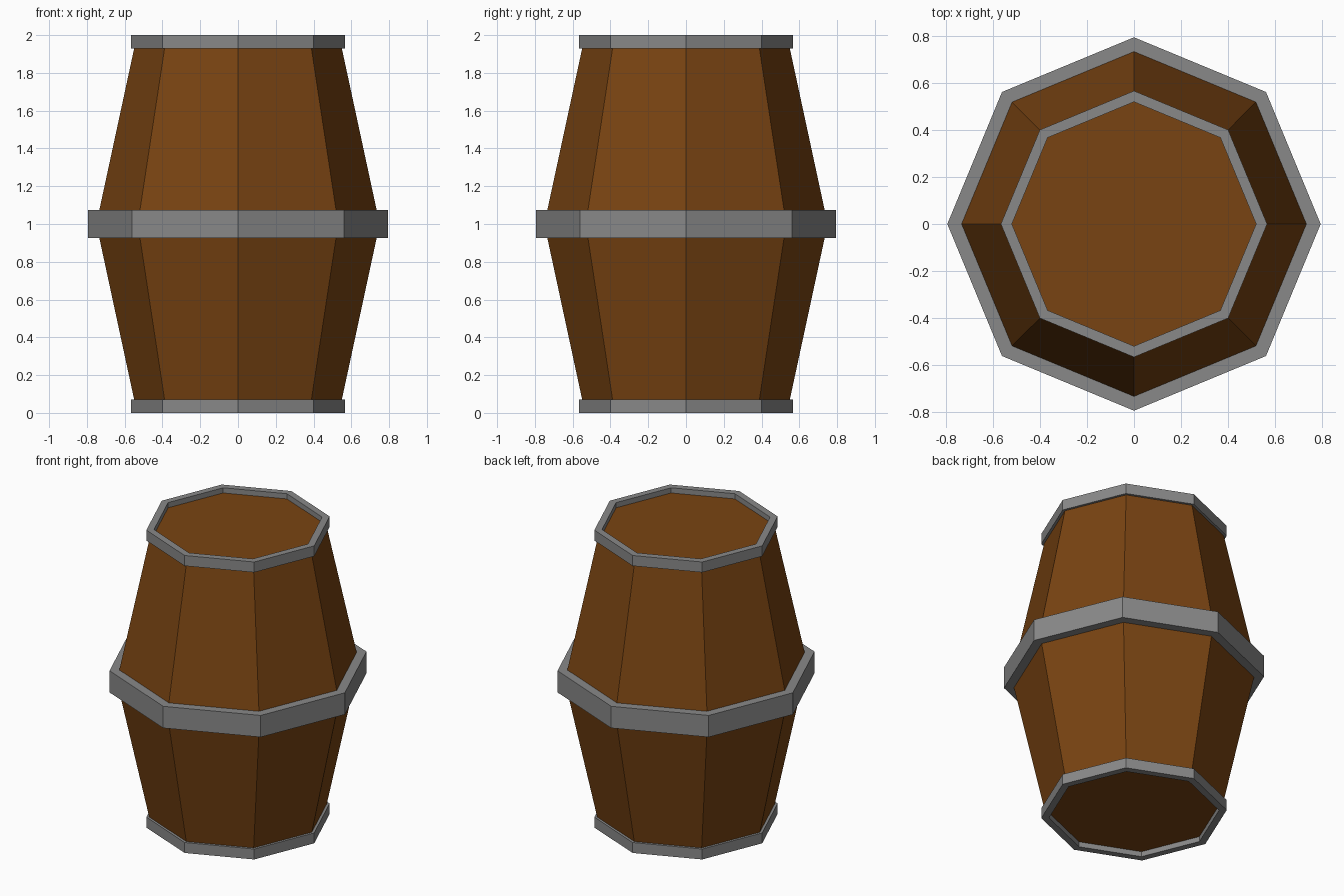
import bpy
import bmesh
from math import cos, sin, tau

if "Cube" in bpy.data.objects:
    bpy.data.objects.remove(bpy.data.objects["Cube"])

SIDES = 8


def material(name, color):
    m = bpy.data.materials.new(name)
    m.diffuse_color = (*color, 1)
    m.use_nodes = True
    m.node_tree.nodes["Principled BSDF"].inputs["Base Color"].default_value = m.diffuse_color
    return m


wood = material("brown wood", (0.19, 0.057, 0.006))
iron = material("grey iron", (0.25, 0.25, 0.25))


def lathe(name, profile, mat, closed=False):
    """Spin (radius, z) points into an eight-sided, flat-faced solid."""
    bm = bmesh.new()
    rings = [[bm.verts.new((r * cos(tau * i / SIDES), r * sin(tau * i / SIDES), z))
              for i in range(SIDES)] for r, z in profile]
    pairs = list(zip(rings, rings[1:]))
    if closed:
        pairs.append((rings[-1], rings[0]))
    else:
        bm.faces.new(rings[0])
        bm.faces.new(rings[-1])
    for a, b in pairs:
        for i in range(SIDES):
            j = (i + 1) % SIDES
            bm.faces.new((a[i], a[j], b[j], b[i]))
    bmesh.ops.recalc_face_normals(bm, faces=bm.faces)
    mesh = bpy.data.meshes.new(name)
    bm.to_mesh(mesh)
    bm.free()
    mesh.materials.append(mat)
    obj = bpy.data.objects.new(name, mesh)
    bpy.context.collection.objects.link(obj)


def hoop(name, inner, outer, low, high):
    lathe(name, [(inner, low), (outer, low), (outer, high), (inner, high)],
          iron, closed=True)


# Wooden body with slightly recessed ends
lathe("barrel_body", [(0.542, 0.035), (0.75, 1.0), (0.542, 1.965)], wood)

# Metal hoops
hoop("bottom_hoop", 0.52, 0.567, 0.0, 0.07)
hoop("middle_hoop", 0.73, 0.795, 0.927, 1.073)
hoop("top_hoop", 0.52, 0.567, 1.93, 2.0)
